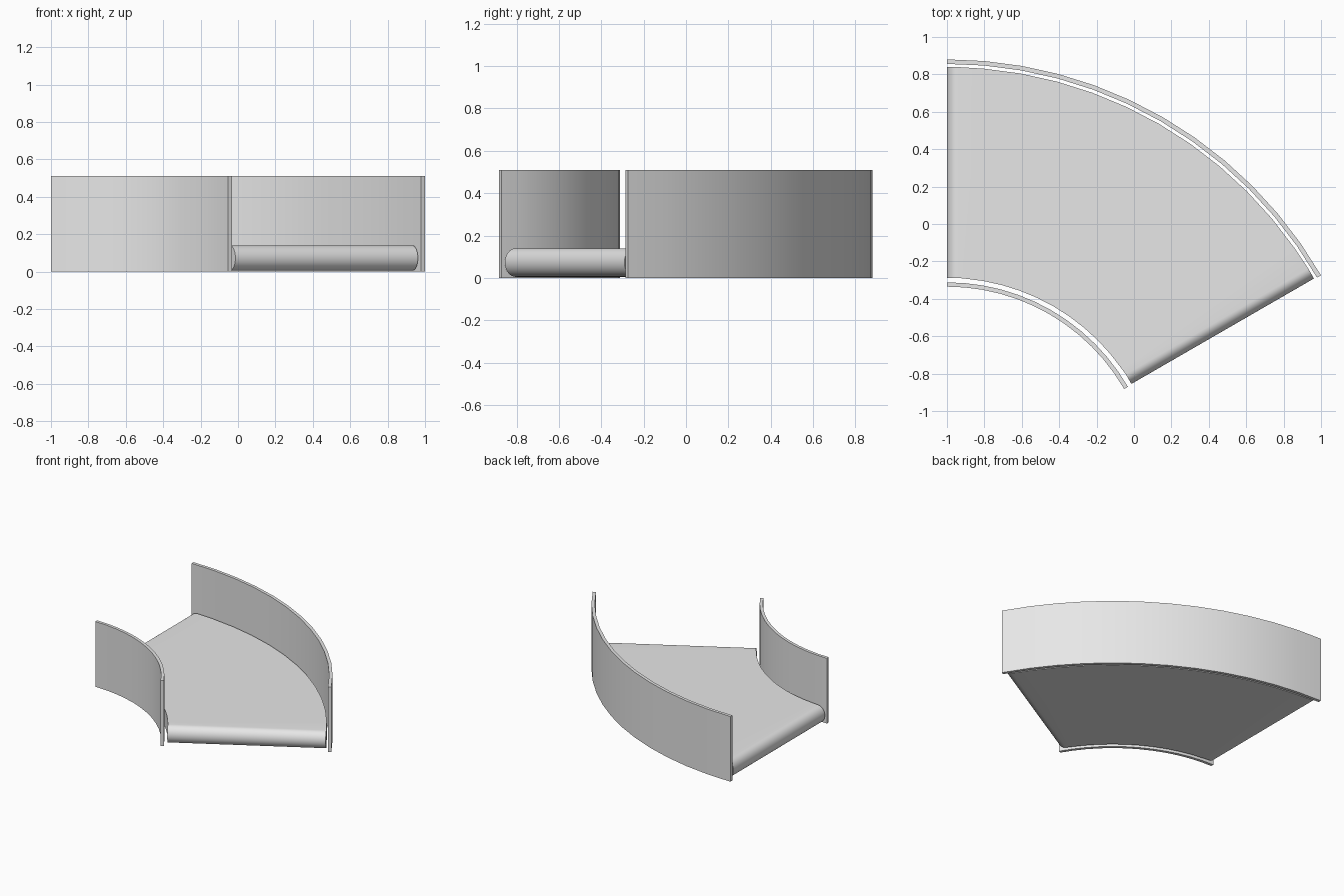
import bpy, bmesh
from math import sin, cos, radians, pi
from mathutils import Vector

if "Cube" in bpy.data.objects:
    bpy.data.objects.remove(bpy.data.objects["Cube"])

CENTRE = Vector((-1.0, -1.429, 0.0))   # pivot of the bend
SWEEP = 60
STEPS = 12

grey = bpy.data.materials.new("light grey")
grey.use_nodes = True
grey.diffuse_color = (0.8, 0.8, 0.8, 1)
grey.node_tree.nodes["Principled BSDF"].inputs["Base Color"].default_value = (0.8, 0.8, 0.8, 1)


def curved_solid(name, r_in, r_out, z_mid, stations):
    """Bridge rectangular sections; a station is (degrees, tangential shift, half height)."""
    bm = bmesh.new()
    rings = []
    for degrees, shift, half in stations:
        a = radians(degrees)
        radial = Vector((sin(a), cos(a), 0))
        tangent = Vector((cos(a), -sin(a), 0))
        ring = []
        for r, side in ((r_in, 1), (r_out, 1), (r_out, -1), (r_in, -1)):
            p = CENTRE + radial * r + tangent * shift
            p.z = z_mid + side * half
            ring.append(bm.verts.new(p))
        rings.append(ring)
    for a, b in zip(rings, rings[1:]):
        for i in range(4):
            j = (i + 1) % 4
            bm.faces.new((a[i], a[j], b[j], b[i]))
    # Flat ends, unless the section closes to a line
    for ring, station in ((rings[0], stations[0]), (rings[-1], stations[-1])):
        if station[2] > 0.001:
            bm.faces.new(ring)
    bmesh.ops.remove_doubles(bm, verts=bm.verts, dist=0.0001)
    bmesh.ops.recalc_face_normals(bm, faces=bm.faces)
    mesh = bpy.data.meshes.new(name)
    bm.to_mesh(mesh)
    bm.free()
    mesh.materials.append(grey)
    obj = bpy.data.objects.new(name, mesh)
    bpy.context.collection.objects.link(obj)
    bpy.ops.object.select_all(action='DESELECT')
    obj.select_set(True)
    bpy.context.view_layer.objects.active = obj
    bpy.ops.object.shade_smooth_by_angle(angle=radians(35))
    return obj


angles = [SWEEP * i / STEPS for i in range(STEPS + 1)]

# Curved side guards
WALL_HALF = 0.255
wall = [(a, 0, WALL_HALF) for a in angles]
curved_solid("inner_guard", 1.094, 1.117, WALL_HALF, wall)
curved_solid("outer_guard", 2.285, 2.309, WALL_HALF, wall)

# Belt with rounded ends
HALF, DEPTH, ROUND = 0.0675, 0.06, 8
quarter = [pi / 2 * i / ROUND for i in range(ROUND + 1)]
start = [(0, DEPTH * (1 - cos(q)), HALF * sin(q)) for q in quarter]
end = [(SWEEP, -DEPTH * (1 - cos(q)) - 0.004, HALF * sin(q)) for q in reversed(quarter)]
middle = [(a, 0, HALF) for a in angles[1:-1]]
curved_solid("belt", 1.141, 2.268, 0.0725, start + middle + end)
